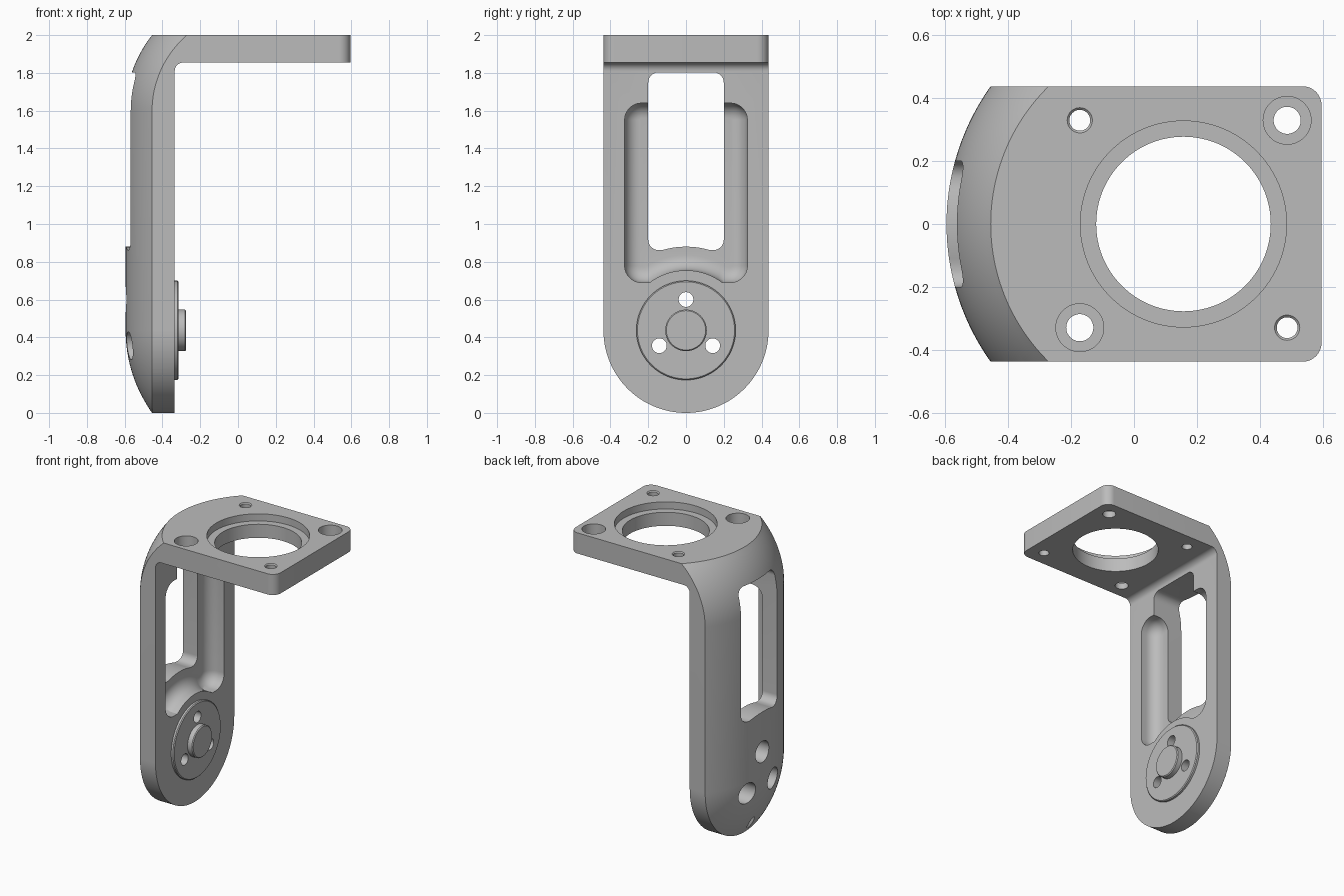
import bpy, bmesh
from math import sin, cos, pi, sqrt

AXIS_X = 0.157      # centre of the big bore and of the curved back
HUB_Z = 0.437       # centre of the pivot hub
HALF = 0.437        # half width of the bracket
INNER = -0.335      # inner face of the leg

old = bpy.data.objects.get("Cube")
if old:
    bpy.data.objects.remove(old, do_unlink=True)

grey = bpy.data.materials.new("machined_grey")
grey.use_nodes = True
grey.diffuse_color = (0.5, 0.5, 0.5, 1)
grey.node_tree.nodes["Principled BSDF"].inputs["Base Color"].default_value = (0.5, 0.5, 0.5, 1)


def loft(name, rings):
    """Closed solid through rings that share a point count."""
    bm = bmesh.new()
    rows = [[bm.verts.new(p) for p in ring] for ring in rings]
    n = len(rows[0])
    for a, b in zip(rows, rows[1:]):
        for i in range(n):
            j = (i + 1) % n
            bm.faces.new((a[i], a[j], b[j], b[i]))
    bm.faces.new(rows[0])
    bm.faces.new(rows[-1])
    bmesh.ops.recalc_face_normals(bm, faces=bm.faces)
    mesh = bpy.data.meshes.new(name)
    bm.to_mesh(mesh)
    bm.free()
    mesh.materials.append(grey)
    obj = bpy.data.objects.new(name, mesh)
    bpy.context.collection.objects.link(obj)
    return obj


def place(pts, axis, t):
    order = {"X": lambda a, b: (t, a, b), "Y": lambda a, b: (a, t, b), "Z": lambda a, b: (a, b, t)}
    return [order[axis](a, b) for a, b in pts]


def prism(name, pts, axis, lo, hi):
    return loft(name, [place(pts, axis, lo), place(pts, axis, hi)])


def arc(a, b, r, start, end, n=10):
    return [(a + r * cos(start + (end - start) * i / n),
             b + r * sin(start + (end - start) * i / n)) for i in range(n + 1)]


def turned(name, axis, a, b, profile, n=48):
    """Solid of revolution from (radius, height) pairs."""
    return loft(name, [place(arc(a, b, r, 0, 2 * pi * (n - 1) / n, n - 1), axis, t)
                       for r, t in profile])


def boolean(obj, tool, operation="DIFFERENCE", keep=False):
    mod = obj.modifiers.new("cut", "BOOLEAN")
    mod.operation = operation
    mod.solver = "EXACT"
    mod.object = tool
    bpy.context.view_layer.objects.active = obj
    bpy.ops.object.modifier_apply(modifier=mod.name)
    if not keep:
        bpy.data.objects.remove(tool, do_unlink=True)


def opening(half, top, bottom, bump, corner):
    """Rounded rectangle in y and z whose lower edge arches over the hub."""
    c = half - corner
    pts = arc(c, top - corner, corner, 0, pi / 2) + arc(-c, top - corner, corner, pi / 2, pi)
    pts += arc(-c, bottom + corner, corner, pi, 1.5 * pi)
    rise = bottom - HUB_Z
    w = sqrt(bump * bump - rise * rise)
    for i in range(17):
        y = w * (i / 8 - 1)
        pts.append((y, max(bottom, HUB_Z + sqrt(bump * bump - y * y))))
    return pts + arc(c, bottom + corner, corner, 1.5 * pi, 2 * pi)


# Curved back: spherical foot, straight wall, arched shoulder
R, SHOULDER, Z_SH = 0.752, 0.64, 1.6
wall = [(R * cos(a), HUB_Z + R * sin(a)) for a in [-pi / 2 * (1 - i / 40) for i in range(1, 41)]]
for i in range(17):
    z = Z_SH + 0.4 * i / 16
    wall.append((R - SHOULDER + sqrt(SHOULDER ** 2 - (z - Z_SH) ** 2), z))
bracket = turned("bracket", "Z", AXIS_X, 0, wall, 160)

# Angle section with its inner fillet
fillet = 0.045
section = [(-0.8, -0.2), (INNER, -0.2)]
section += arc(INNER + fillet, 1.855 - fillet, fillet, pi, pi / 2, 8)
section += [(0.8, 1.855), (0.8, 2.1), (-0.8, 2.1)]
boolean(bracket, prism("section", section, "Y", -0.7, 0.7), "INTERSECT")

# Rounded foot outline
foot = arc(0, HUB_Z, HALF, pi, 2 * pi, 64)
foot += [(0.6, HUB_Z + 0.002), (0.6, 2.2), (-0.6, 2.2), (-0.6, HUB_Z + 0.002)]
boolean(bracket, prism("foot", foot, "X", -0.9, 0.9), "INTERSECT")

# Plan outline with rounded plate corners
rc = 0.06
plan = [(-0.9, -HALF)] + arc(0.595 - rc, -HALF + rc, rc, -pi / 2, 0)
plan += arc(0.595 - rc, HALF - rc, rc, 0, pi / 2) + [(-0.9, HALF)]
boolean(bracket, prism("plan", plan, "Z", -0.5, 2.3), "INTERSECT")

# Filleted pocket on the inner face of the leg
f, floor = 0.08, -0.455
rings = [place(opening(0.325, 1.64, 0.69, 0.318, 0.09), "X", -0.25)]
for i in range(9):
    a = pi / 2 * i / 8
    d = f * (1 - cos(a))
    rings.append(place(opening(0.325 - d, 1.64 - d, 0.69 + d, 0.318 + d, 0.09 - d),
                       "X", floor + f - f * sin(a)))
boolean(bracket, loft("pocket", rings))

# Window through the leg
boolean(bracket, prism("window", opening(0.2, 1.803, 0.862, 0.443, 0.055), "X", -0.9, -0.1))

# Stepped bore in the plate
boolean(bracket, turned("bore", "Z", AXIS_X, 0,
                        [(0.277, 1.7), (0.277, 1.95), (0.327, 1.95), (0.327, 2.1)], 96))

# Plate holes: counterbored on one diagonal, plain on the other
for sx in (-1, 1):
    for sy in (-1, 1):
        if sx == sy:
            shape = [(0.043, 1.7), (0.043, 1.9), (0.076, 1.9), (0.076, 2.1)]
        else:
            shape = [(0.033, 1.7), (0.033, 1.993), (0.04, 2.0), (0.04, 2.1)]
        boolean(bracket, turned("plate_hole", "Z", AXIS_X + sx * 0.329, sy * 0.329, shape))

# Hub disc and pivot pin
c = 0.006
disc = turned("hub_disc", "X", 0, HUB_Z,
              [(0.263, INNER - 0.01), (0.263, -0.315 - c), (0.263 - c, -0.315)], 96)
pin = turned("pivot_pin", "X", 0, HUB_Z,
             [(0.11, -0.325), (0.11, -0.275 - c), (0.11 - c, -0.275)], 64)

# Three screw holes, counterbored from the back
for k in range(3):
    a = pi / 2 + k * 2 * pi / 3
    hole = turned("screw_hole", "X", 0.163 * cos(a), HUB_Z + 0.163 * sin(a),
                  [(0.074, -0.9), (0.074, -0.42), (0.039, -0.42), (0.039, -0.2)])
    boolean(disc, hole, keep=True)
    boolean(bracket, hole)

# Small notch under the foot
boolean(bracket, turned("foot_notch", "Z", -0.5, 0, [(0.026, -0.2), (0.026, 0.13)], 24))

# Shading
bpy.ops.object.select_all(action="DESELECT")
for obj in (bracket, disc, pin):
    obj.select_set(True)
bpy.context.view_layer.objects.active = bracket
bpy.ops.object.shade_smooth_by_angle(angle=0.5)
